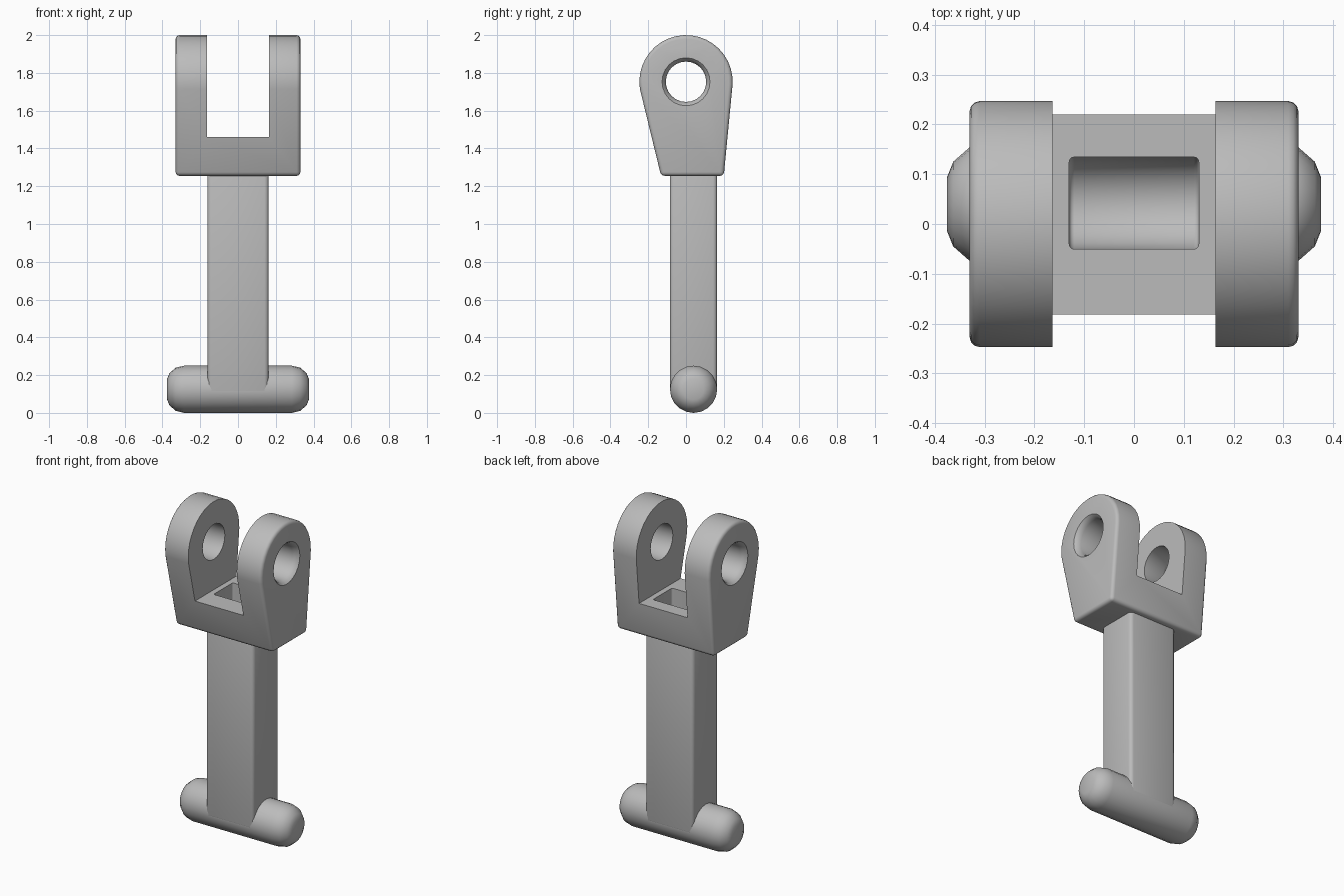
import bpy, bmesh
from math import radians, cos, sin, pi

cube = bpy.data.objects.get("Cube")
if cube:
    bpy.data.objects.remove(cube, do_unlink=True)

grey = bpy.data.materials.new("plain grey")
grey.use_nodes = True
grey.diffuse_color = (0.5, 0.5, 0.5, 1)
grey.node_tree.nodes["Principled BSDF"].inputs["Base Color"].default_value = (0.5, 0.5, 0.5, 1)


def finish(name, bm):
    bmesh.ops.recalc_face_normals(bm, faces=bm.faces)
    mesh = bpy.data.meshes.new(name)
    bm.to_mesh(mesh)
    bm.free()
    mesh.materials.append(grey)
    obj = bpy.data.objects.new(name, mesh)
    bpy.context.collection.objects.link(obj)
    return obj


def prism(name, outline, half):
    """Extrude a (y, z) outline from -half to +half along x."""
    bm = bmesh.new()
    face = bm.faces.new([bm.verts.new((-half, y, z)) for y, z in outline])
    out = bmesh.ops.extrude_face_region(bm, geom=[face])["geom"]
    verts = [g for g in out if isinstance(g, bmesh.types.BMVert)]
    bmesh.ops.translate(bm, verts=verts, vec=(2 * half, 0, 0))
    return finish(name, bm)


def turned(name, half_profile, y, z, sides):
    """Turn a mirrored (x, radius) profile about the x axis."""
    profile = [(-x, r) for x, r in half_profile] + half_profile[::-1]
    bm = bmesh.new()
    rings = [[bm.verts.new((x, y + r * cos(2 * pi * i / sides), z + r * sin(2 * pi * i / sides)))
              for i in range(sides)] for x, r in profile]
    for a, b in zip(rings, rings[1:]):
        for i in range(sides):
            j = (i + 1) % sides
            bm.faces.new((a[i], a[j], b[j], b[i]))
    bm.faces.new(rings[0])
    bm.faces.new(rings[-1])
    return finish(name, bm)


def arc(y, z, r, start, end, steps):
    angles = [radians(start + (end - start) * i / steps) for i in range(steps + 1)]
    return [(y + r * cos(a), z + r * sin(a)) for a in angles]


def bevel(obj, width):
    mod = obj.modifiers.new("rounded edges", 'BEVEL')
    mod.width = width
    mod.segments = 3
    mod.limit_method = 'ANGLE'
    mod.angle_limit = radians(40)


def cut(obj, cutter):
    mod = obj.modifiers.new("cut " + cutter.name, 'BOOLEAN')
    mod.operation = 'DIFFERENCE'
    mod.solver = 'EXACT'
    mod.object = cutter


# Clevis head, rectangular shaft and cross pin
fork = prism("fork", arc(0, 1.753, 0.247, -3, 189, 20) + [(-0.132, 1.255), (0.2, 1.255)], 0.33)
bevel(fork, 0.02)
shaft = prism("shaft", [(-0.085, 0.1), (0.165, 0.1), (0.165, 1.3), (-0.085, 1.3)], 0.162)
bevel(shaft, 0.022)
pin = turned("cross_pin", [(0.375, 0.055), (0.363, 0.085), (0.33, 0.114), (0.285, 0.125)],
             0.04, 0.125, 20)

# Cutters: slot between lugs, flared eye holes, round-bottomed cavity
slot = prism("slot_cutter", [(-0.5, 1.46), (0.5, 1.46), (0.5, 2.2), (-0.5, 2.2)], 0.164)
eyes = turned("eye_cutter", [(0.4, 0.13), (0.331, 0.128), (0.318, 0.116), (0.295, 0.107)],
              0, 1.753, 24)
cavity = prism("cavity_cutter", arc(0.042, 0.125, 0.0925, 180, 360, 12)
               + [(0.1345, 1.6), (-0.0505, 1.6)], 0.13)
bevel(cavity, 0.01)

cut(fork, slot)
cut(fork, eyes)
for part in (fork, shaft, pin):
    cut(part, cavity)

# Bake the cuts, then smooth the rounded surfaces
for part in (fork, shaft, pin):
    bpy.ops.object.select_all(action='DESELECT')
    bpy.context.view_layer.objects.active = part
    part.select_set(True)
    for mod in list(part.modifiers):
        bpy.ops.object.modifier_apply(modifier=mod.name)
    bpy.ops.object.shade_smooth_by_angle(angle=radians(35))

for cutter in (slot, eyes, cavity):
    cutter.hide_render = True
    bpy.data.objects.remove(cutter, do_unlink=True)
